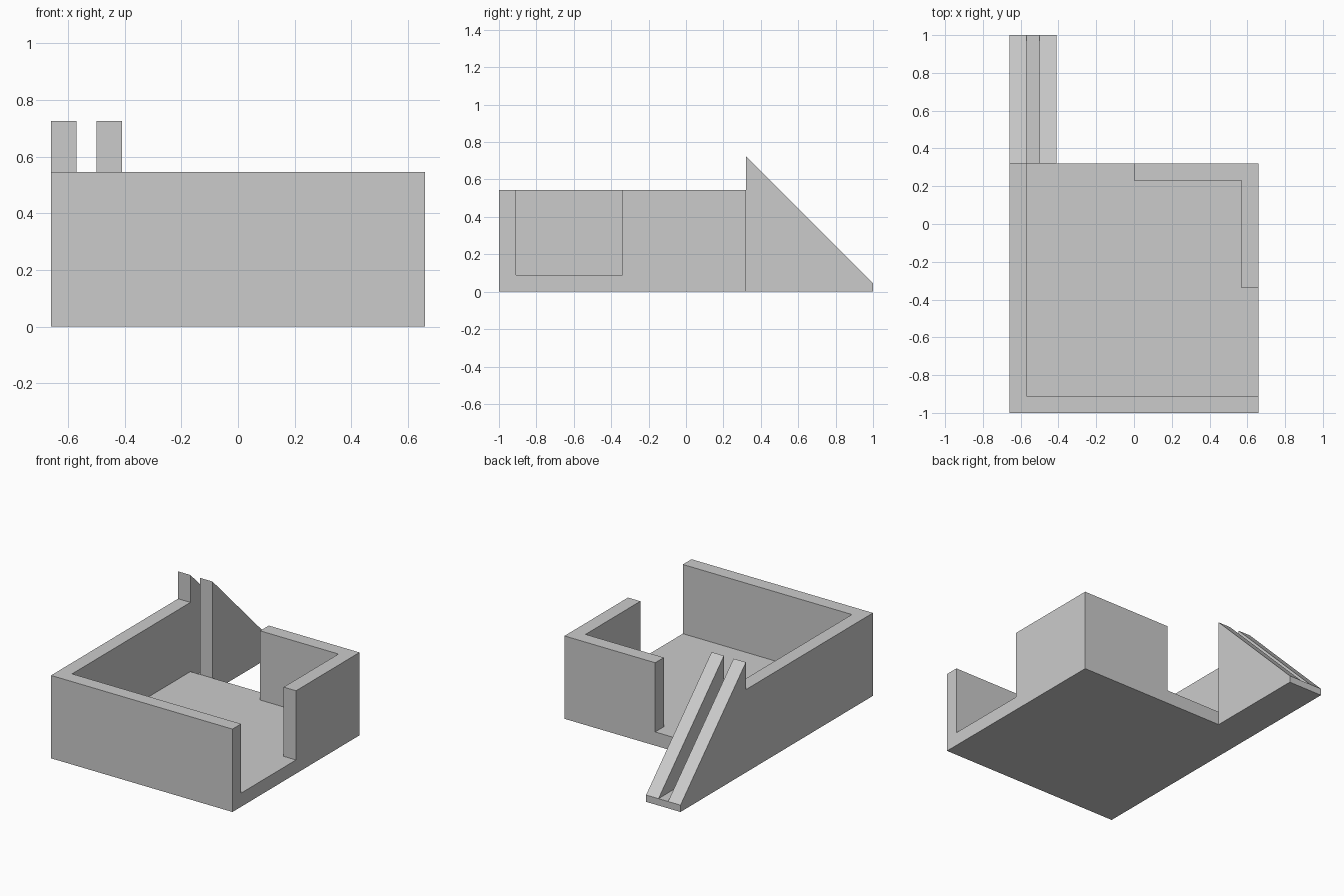
import bpy
import bmesh

cube = bpy.data.objects.get("Cube")
if cube:
    bpy.data.objects.remove(cube, do_unlink=True)

grey = bpy.data.materials.new("plain_grey")
grey.use_nodes = True
colour = (0.6, 0.6, 0.6, 1)
grey.diffuse_color = colour
grey.node_tree.nodes["Principled BSDF"].inputs["Base Color"].default_value = colour

# Main dimensions
W, FRONT, BACK, REAR = 0.66, -1.0, 0.32, 1.0
T, H, TOP, LIP = 0.09, 0.545, 0.725, 0.045


def prism(name, profile, x0, x1):
    """Extrude a (y, z) profile from x0 to x1."""
    bm = bmesh.new()
    face = bm.faces.new([bm.verts.new((x0, y, z)) for y, z in profile])
    out = bmesh.ops.extrude_face_region(bm, geom=[face])
    moved = [g for g in out["geom"] if isinstance(g, bmesh.types.BMVert)]
    bmesh.ops.translate(bm, verts=moved, vec=(x1 - x0, 0, 0))
    bmesh.ops.recalc_face_normals(bm, faces=bm.faces)
    mesh = bpy.data.meshes.new(name)
    bm.to_mesh(mesh)
    bm.free()
    mesh.materials.append(grey)
    obj = bpy.data.objects.new(name, mesh)
    bpy.context.collection.objects.link(obj)
    return obj


def box(name, x0, x1, y0, y1, z0, z1):
    return prism(name, [(y0, z0), (y1, z0), (y1, z1), (y0, z1)], x0, x1)


def carve(obj, *bounds):
    """Cut a box-shaped opening and remove the cutter."""
    cutter = box("cutter", *bounds)
    cutter.hide_render = True
    mod = obj.modifiers.new("opening", "BOOLEAN")
    mod.operation = "DIFFERENCE"
    mod.solver = "EXACT"
    mod.object = cutter
    bpy.context.view_layer.objects.active = obj
    bpy.ops.object.modifier_apply(modifier=mod.name)
    bpy.data.objects.remove(cutter, do_unlink=True)


# Walled tray: hollow interior, a side doorway and a back doorway
tray = box("walled_tray", -W, W, FRONT, BACK, 0, H)
carve(tray, -W + T, W - T, FRONT + T, BACK - T, T, 1)
carve(tray, 0.3, 1, FRONT + T, -0.34, T, 1)
carve(tray, -W + T, 0, 0, 0.5, T, 1)

# Sloped ramp: two fins joined by a thin base, with a groove between
ramp = prism("grooved_ramp", [(BACK, 0), (REAR, 0), (REAR, LIP), (BACK, TOP)],
             -W, -0.41)
carve(ramp, -W + T, -0.5, 0, 1.2, LIP, 1)
